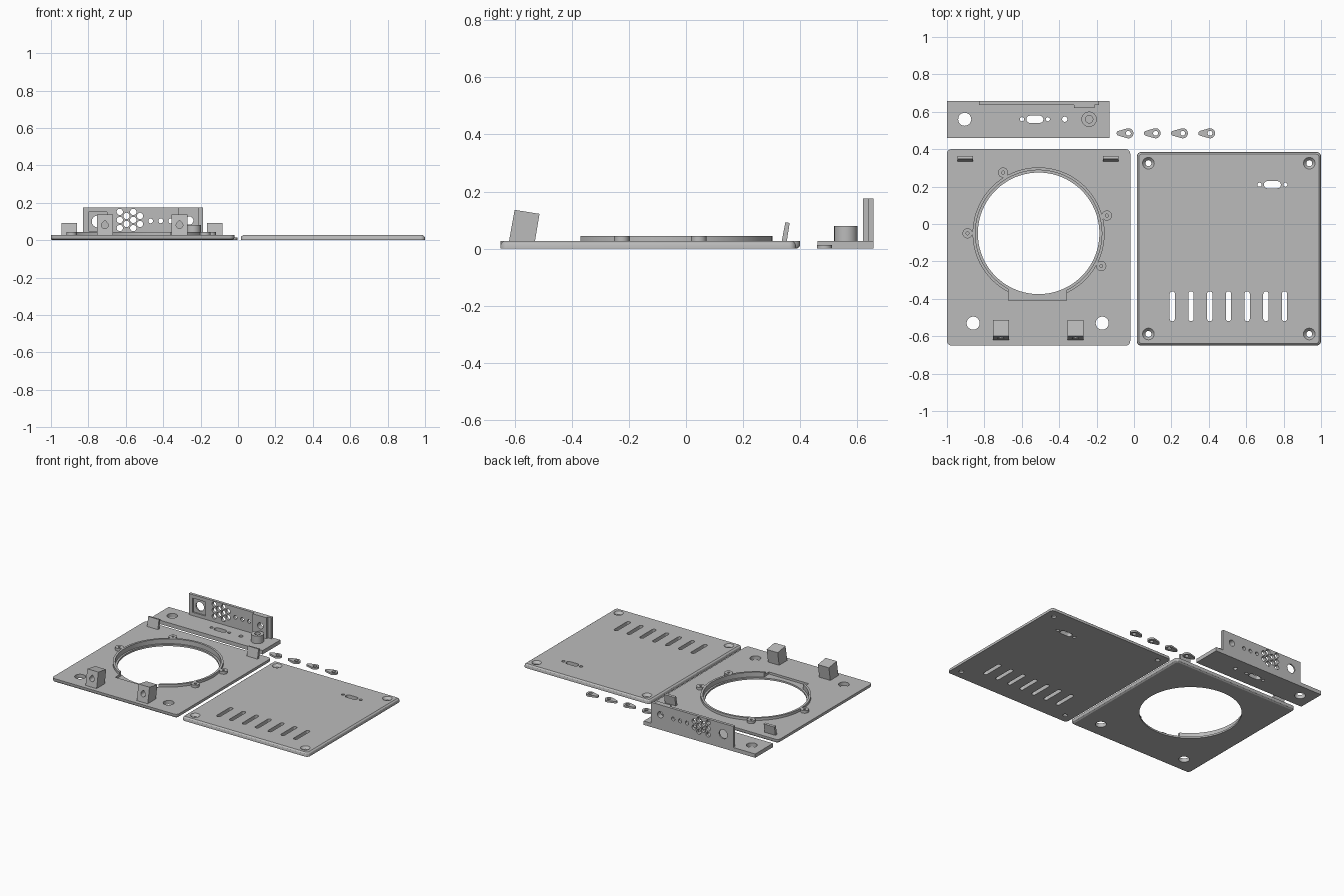
import bpy, bmesh, math
from mathutils import Matrix

cube = bpy.data.objects.get("Cube")
if cube:
    bpy.data.objects.remove(cube, do_unlink=True)

grey = bpy.data.materials.new("printed grey")
grey.use_nodes = True
colour = (0.5, 0.5, 0.5, 1)
grey.diffuse_color = colour
grey.node_tree.nodes["Principled BSDF"].inputs["Base Color"].default_value = colour

UP = Matrix.Identity(4)
ALONG_Y = Matrix.Rotation(math.pi / 2, 4, "X")                       # outline in xz, depth is -y
ALONG_X = Matrix(((0, 0, 1, 0), (1, 0, 0, 0), (0, 1, 0, 0), (0, 0, 0, 1)))  # outline in yz


# Outlines
def rounded(cx, cy, w, h, r=0, steps=8):
    if r <= 0:
        steps = 0
    pts = []
    for q, (sx, sy) in enumerate(((1, 1), (-1, 1), (-1, -1), (1, -1))):
        for i in range(steps + 1):
            a = (q + i / max(steps, 1)) * math.pi / 2
            pts.append((cx + sx * (w / 2 - r) + r * math.cos(a),
                        cy + sy * (h / 2 - r) + r * math.sin(a)))
    return pts


def box(x0, x1, y0, y1, r=0):
    return rounded((x0 + x1) / 2, (y0 + y1) / 2, x1 - x0, y1 - y0, r)


def circle(cx, cy, r, steps=6):
    return rounded(cx, cy, 2 * r, 2 * r, r, steps)


def teardrop(cx, cy, r, tip_r, length, heading):
    # Hull of a large circle and a small one
    a = math.acos((r - tip_r) / length)
    tx, ty = cx + length * math.cos(heading), cy + length * math.sin(heading)
    pts = []
    for i in range(9):
        t = heading - a + 2 * a * i / 8
        pts.append((tx + tip_r * math.cos(t), ty + tip_r * math.sin(t)))
    for i in range(17):
        t = heading + a + (2 * math.pi - 2 * a) * i / 16
        pts.append((cx + r * math.cos(t), cy + r * math.sin(t)))
    return pts


# Solids
def loft(*layers, axis=UP):
    return layers, axis


def prism(outline, low, high, axis=UP):
    return loft((outline, low), (outline, high), axis=axis)


def make(name, *solids):
    bm = bmesh.new()
    for layers, axis in solids:
        rings = [[bm.verts.new(axis @ Matrix.Translation((x, y, z)).translation)
                  for x, y in pts] for pts, z in layers]
        n = len(rings[0])
        for a, b in zip(rings, rings[1:]):
            for i in range(n):
                j = (i + 1) % n
                bm.faces.new((a[i], a[j], b[j], b[i]))
        bm.faces.new(rings[0][::-1])
        bm.faces.new(rings[-1])
    bmesh.ops.remove_doubles(bm, verts=bm.verts, dist=0.00005)
    bmesh.ops.recalc_face_normals(bm, faces=bm.faces)
    mesh = bpy.data.meshes.new(name)
    bm.to_mesh(mesh)
    bm.free()
    mesh.materials.append(grey)
    obj = bpy.data.objects.new(name, mesh)
    bpy.context.collection.objects.link(obj)
    return obj


def select(obj):
    bpy.ops.object.select_all(action="DESELECT")
    obj.select_set(True)
    bpy.context.view_layer.objects.active = obj


def combine(obj, operation, *solids):
    for solid in solids:
        tool = make("helper", solid)
        tool.hide_render = True
        mod = obj.modifiers.new("combine", "BOOLEAN")
        mod.operation, mod.object, mod.solver = operation, tool, "EXACT"
        select(obj)
        bpy.ops.object.modifier_apply(modifier=mod.name)
        bpy.data.objects.remove(tool, do_unlink=True)


def finish(obj):
    select(obj)
    bpy.ops.object.shade_smooth_by_angle(angle=math.radians(30))


def hole(x, y, r):
    return prism(circle(x, y, r), -0.1, 0.1)


def port(x, y):
    # Connector opening with a screw hole on each side
    return [prism(rounded(x, y, 0.09, 0.038, 0.018), -0.1, 0.1),
            hole(x - 0.069, y, 0.011), hole(x + 0.069, y, 0.011)]


T = 0.027      # plate thickness
FLOOR = 0.012  # recess floor

# Speaker panel, chamfered underneath
cx, cy = -0.51, -0.05
panel = make("speaker_panel", loft(
    (box(-0.988, -0.032, -0.638, 0.388, 0.012), 0),
    (box(-0.997, -0.023, -0.647, 0.397, 0.021), 0.006),
    (box(-1, -0.02, -0.65, 0.4, 0.024), 0.013),
    (box(-1, -0.02, -0.65, 0.4, 0.024), T)))
lugs = [(-0.70, 0.275), (-0.145, 0.045), (-0.175, -0.225), (-0.89, -0.05)]
combine(panel, "UNION", prism(circle(cx, cy, 0.353, 20), 0.015, 0.045),
        *[prism(circle(x, y, 0.027), 0.015, 0.045) for x, y in lugs])
combine(panel, "DIFFERENCE",
        prism(circle(cx, cy, 0.325, 20), -0.1, 0.1),
        prism(circle(cx, cy, 0.338, 20), FLOOR, 0.1),
        prism(box(-0.67, -0.36, -0.41, -0.25), FLOOR, 0.1),
        hole(-0.86, -0.53, 0.035), hole(-0.17, -0.53, 0.035),
        *[prism(circle(x, y, 0.008), FLOOR, 0.1) for x, y in lugs])
finish(panel)

# Tilted tabs and drilled mounting blocks on the panel
tab = [(0.334, 0.02), (0.352, 0.02), (0.363, 0.09), (0.348, 0.093)]
block = [(-0.621, 0.02), (-0.53, 0.02), (-0.513, 0.122), (-0.6, 0.136)]
for side, tab_x, block_x in (("right", -0.902, -0.712), ("left", -0.125, -0.313)):
    make(side + "_tab", prism(tab, tab_x - 0.042, tab_x + 0.042, ALONG_X))
    obj = make(side + "_mounting_block",
               prism(block, block_x - 0.043, block_x + 0.043, ALONG_X))
    combine(obj, "DIFFERENCE", prism(
        teardrop(block_x, 0.08, 0.018, 0.002, 0.024, math.pi / 2), 0.56, 0.7, ALONG_Y))
    finish(obj)

# Back cover with rounded upper edge, vents and countersunk corners
cover = make("back_cover", loft(
    (box(0.015, 1, -0.65, 0.385, 0.024), 0),
    (box(0.015, 1, -0.65, 0.385, 0.024), 0.012),
    (box(0.018, 0.997, -0.647, 0.382, 0.021), 0.02),
    (box(0.027, 0.988, -0.638, 0.373, 0.012), T)))
vents = [prism(rounded(0.205 + 0.1 * i, -0.44, 0.028, 0.16, 0.0135), -0.1, 0.1)
         for i in range(7)]
screws = []
for x in (0.077, 0.937):
    for y in (-0.588, 0.325):
        screws += [hole(x, y, 0.016),
                   loft((circle(x, y, 0.016), 0.01), (circle(x, y, 0.034), 0.03))]
combine(cover, "DIFFERENCE", *vents, *screws, *port(0.74, 0.21))
finish(cover)

# Connector bracket: base, upright wall, thick pad and round boss
bracket = make("connector_bracket", prism(box(-1, -0.13, 0.46, 0.657), 0, T))
combine(bracket, "UNION",
        prism(box(-0.83, -0.187, 0.637, 0.657), 0, 0.175),
        prism(box(-0.32, -0.212, 0.62, 0.657), 0, 0.175),
        prism(circle(-0.24, 0.56, 0.041), 0.01, 0.08))
vent_holes = []
for col in range(4):
    heights = (0.065, 0.108, 0.151) if col % 2 == 0 else (0.087, 0.13)
    vent_holes += [(-0.632 + 0.036 * col, z, 0.017) for z in heights]
wall_holes = vent_holes + [(-0.75, 0.1, 0.032), (-0.26, 0.105, 0.022)]
wall_holes += [(x, 0.103, 0.013) for x in (-0.467, -0.413, -0.36)]
combine(bracket, "DIFFERENCE",
        prism(box(-0.8, -0.7, 0.05, 0.15), -0.647, -0.6, ALONG_Y),
        *[prism(circle(x, z, r, 4), -0.7, -0.6, ALONG_Y) for x, z, r in wall_holes],
        hole(-0.905, 0.56, 0.035), hole(-0.37, 0.56, 0.014), *port(-0.53, 0.56),
        prism(circle(-0.24, 0.56, 0.02), T, 0.1))
finish(bracket)

# Row of small retaining clips
for i in range(4):
    x = -0.03 + 0.1455 * i
    clip = make("retaining_clip_%d" % (i + 1),
                prism(teardrop(x, 0.485, 0.027, 0.013, 0.05, math.pi), 0, 0.013))
    combine(clip, "DIFFERENCE", hole(x, 0.485, 0.013))
    finish(clip)
